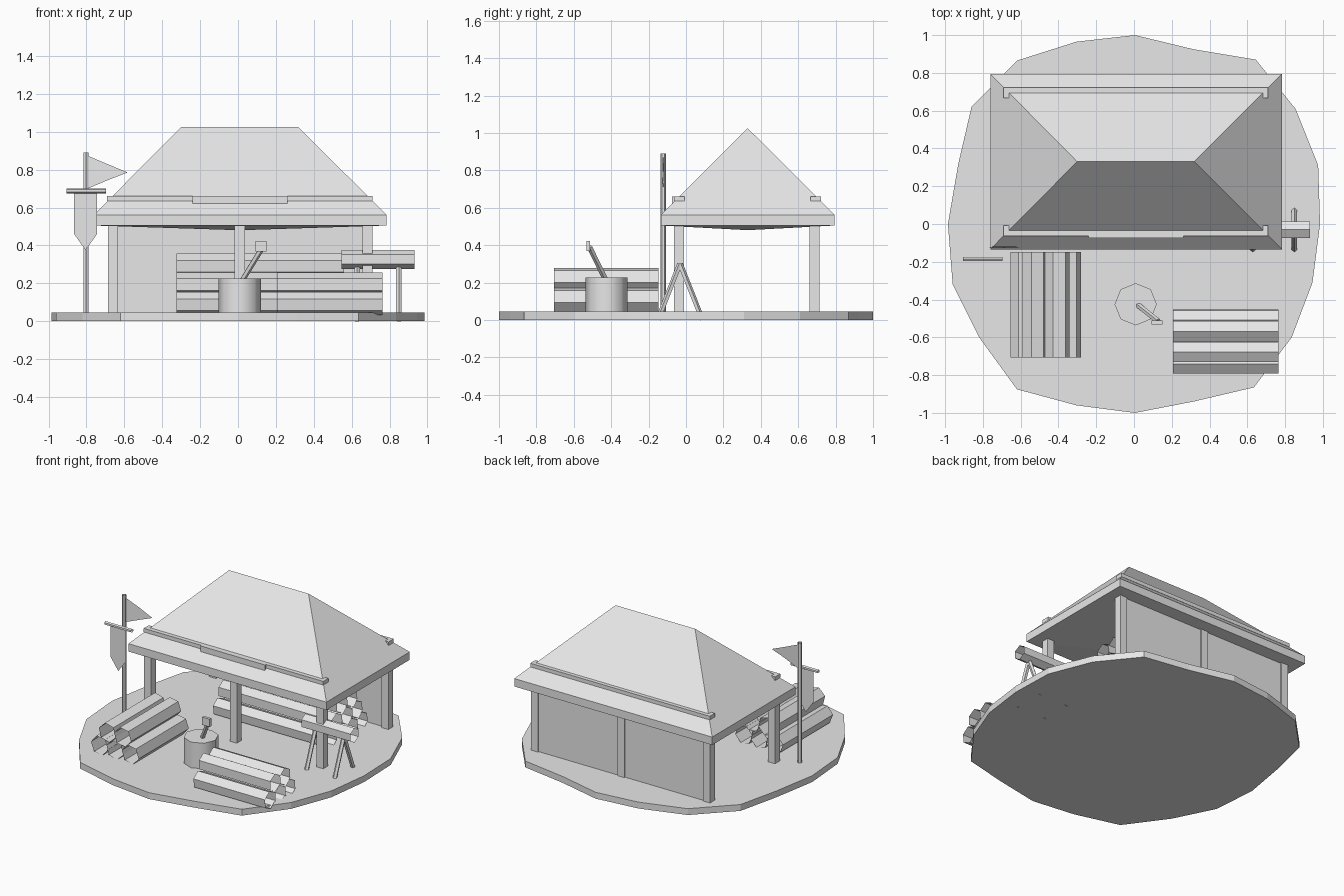
import bpy, bmesh, math
from mathutils import Vector, Matrix

if "Cube" in bpy.data.objects:
    bpy.data.objects.remove(bpy.data.objects["Cube"])

grey = bpy.data.materials.new("plain grey")
grey.diffuse_color = (0.8, 0.8, 0.8, 1)
grey.use_nodes = True
grey.node_tree.nodes["Principled BSDF"].inputs["Base Color"].default_value = grey.diffuse_color
NUDGE = Vector((.004, -.004, 0))  # small shared offset of everything on the slab


def finish(name, bm, offset=NUDGE):
    for v in bm.verts:
        v.co += offset
    me = bpy.data.meshes.new(name)
    bm.to_mesh(me)
    bm.free()
    me.materials.append(grey)
    ob = bpy.data.objects.new(name, me)
    bpy.context.collection.objects.link(ob)
    return ob


def box(name, x0, x1, y0, y1, z0, z1):
    bm = bmesh.new()
    bmesh.ops.create_cube(bm, size=1)
    for v in bm.verts:
        v.co = ((x0 if v.co.x < 0 else x1), (y0 if v.co.y < 0 else y1), (z0 if v.co.z < 0 else z1))
    return finish(name, bm)


def rod(name, a, b, r, sides=6, caps=False):
    """Straight prism between two points; open-ended unless caps is set."""
    a, b = Vector(a), Vector(b)
    d = b - a
    m = Matrix.Translation((a + b) / 2) @ d.to_track_quat('Z', 'Y').to_matrix().to_4x4()
    bm = bmesh.new()
    bmesh.ops.create_cone(bm, cap_ends=caps, segments=sides, radius1=r, radius2=r,
                          depth=d.length, matrix=m)
    return finish(name, bm)


def log(name, axis, a, b, c, z, r, first):
    """Open hexagonal tube along x or y; first is the angle of one corner."""
    bm = bmesh.new()
    rings = []
    for end in (a, b):
        ring = []
        for i in range(6):
            t = first + i * math.pi / 3
            u, w = c + r * math.cos(t), z + r * math.sin(t)
            ring.append(bm.verts.new((end, u, w) if axis == 'x' else (u, end, w)))
        rings.append(ring)
    for i in range(6):
        j = (i + 1) % 6
        quad = (rings[0][i], rings[0][j], rings[1][j], rings[1][i])
        bm.faces.new(quad if axis == 'y' else quad[::-1])
    return finish(name, bm)


def sheet(name, pts):
    bm = bmesh.new()
    bm.faces.new([bm.verts.new(p) for p in pts])
    return finish(name, bm)


# Uneven round ground slab
rim = [(0, 1), (.31, .925), (.64, .87), (.85, .61), (.97, .31), (.98, 0), (.94, -.31),
       (.83, -.6), (.63, -.865), (.31, -.94), (0, -1), (-.31, -.96), (-.625, -.875),
       (-.825, -.6), (-.965, -.32), (-.99, 0), (-.935, .32), (-.865, .62), (-.625, .865), (-.31, .965)]
bm = bmesh.new()
low = bm.faces.new([bm.verts.new((x, y, 0)) for x, y in rim])
ext = bmesh.ops.extrude_face_region(bm, geom=[low], use_keep_orig=True)
for v in ext["geom"]:
    if isinstance(v, bmesh.types.BMVert):
        v.co.z = .045
bmesh.ops.recalc_face_normals(bm, faces=bm.faces)
finish("ground_slab", bm, Vector((.005, 0, 0)))

# Hipped roof: eave band, slopes and slightly sagging underside
X0, X1, Y0, Y1, YR = -.765, .78, -.13, .799, .334
bm = bmesh.new()
corners = [(X0, Y0), (X1, Y0), (X1, Y1), (X0, Y1)]
lo = [bm.verts.new((x, y, .505)) for x, y in corners]
hi = [bm.verts.new((x, y, .561)) for x, y in corners]
rl, rr = bm.verts.new((-.305, YR, 1.025)), bm.verts.new((.315, YR, 1.025))
sag = bm.verts.new((.007, YR, .48))
for i in range(4):
    j = (i + 1) % 4
    bm.faces.new((lo[i], lo[j], hi[j], hi[i]))
    bm.faces.new((lo[j], lo[i], sag))
bm.faces.new((hi[0], hi[1], rr, rl))
bm.faces.new((hi[1], hi[2], rr))
bm.faces.new((hi[2], hi[3], rl, rr))
bm.faces.new((hi[3], hi[0], rl))
finish("roof", bm)

# Battens on the roof
box("front_batten", -.695, .706, -.06, -.003, .635, .661)
box("front_batten_middle", -.245, .258, -.07, -.003, .621, .661)
box("back_batten", -.695, .706, .67, .726, .635, .661)

# Posts and back wall
for px, side in ((-.664, "left"), (.005, "middle"), (.68, "right")):
    for py, end in ((-.034, "front"), (.691, "back")):
        box(f"{end}_{side}_post", px - .027, px + .027, py - .027, py + .027, .04, .512)
box("back_wall", -.66, .68, .682, .709, .04, .51)


# Stacked open-ended logs
def pile(name, rows, axis, centre, a, b, r, gap, z0, rise, first):
    for k, n in enumerate(rows):
        for i in range(n):
            c = centre + (i - (n - 1) / 2) * gap
            jitter = (.07, -.05, .03)[(i + k) % 3]
            log(f"{name}_log_{k}_{i}", axis, a, b, c, z0 + k * rise, r, first + jitter)


pile("left_pile", (3, 2), 'y', -.471, -.702, -.143, .067, .12, .107, .107, -.22)
pile("front_pile", (3, 2), 'x', -.617, .202, .76, .062, .113, .093, .101, math.pi / 2 + .06)
pile("back_pile", (4, 3, 2), 'x', .42, -.329, .556, .062, .115, .093, .101, math.pi / 2 + .06)

# Chopping block with axe
block = rod("chopping_block", (.005, -.421, .04), (.005, -.421, .226), .112, 8, True)
for p in block.data.polygons:
    p.use_smooth = len(p.vertices) == 4
block.data.set_sharp_from_angle(angle=math.radians(60))
rod("axe_handle", (.008, -.418, .20), (.125, -.511, .39), .015, 5, True)
box("axe_head", .088, .147, -.527, -.508, .368, .423)

# Sawing trestle
rod("trestle_beam", (.542, -.026, .326), (.927, -.026, .326), .051, 6)
for x in (.625, .845):
    for y in (-.145, .09):
        rod("trestle_leg", (x, -.028, .30), (x, y, .002), .015, 5)

# Flag pole, pennant and hanging banner
rod("flag_pole", (-.807, -.118, .04), (-.807, -.118, .89), .015, 6)
sheet("pennant", [(-.797, -.118, .873), (-.797, -.118, .70), (-.69, -.122, .745),
                  (-.587, -.118, .785), (-.69, -.114, .828)])
rod("banner_bar", (-.91, -.181, .688), (-.70, -.181, .688), .013, 6)
sheet("banner", [(-.869, -.181, .688), (-.869, -.181, .46), (-.809, -.181, .375),
                 (-.748, -.181, .46), (-.748, -.181, .688)])
